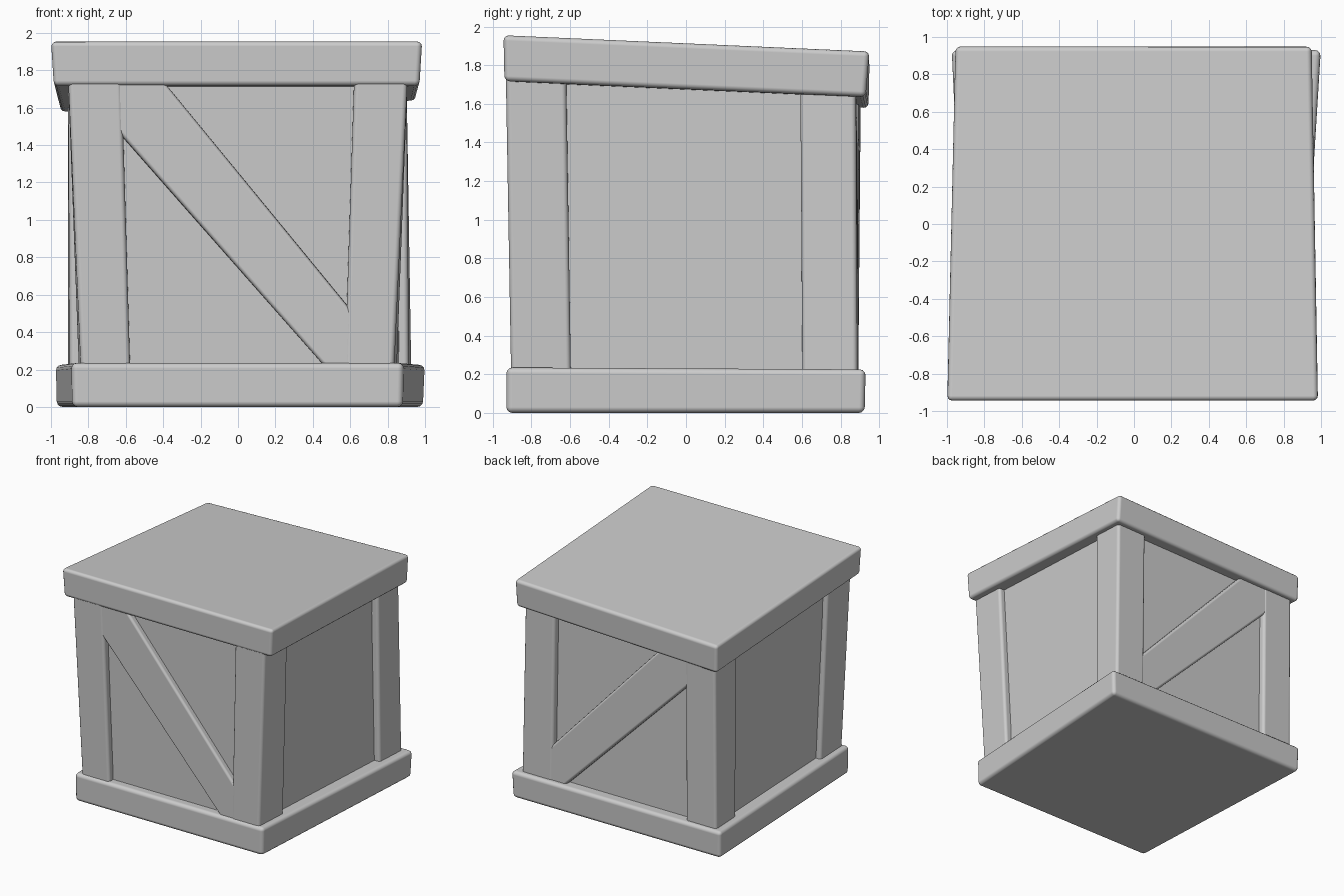
import bpy
from mathutils import Vector

if "Cube" in bpy.data.objects:
    bpy.data.objects.remove(bpy.data.objects["Cube"])

# Corner order: bottom then top, each front-left, front-right, back-right, back-left
UNIT = [(-1, -1), (1, -1), (1, 1), (-1, 1)]
BODY = [(-.838, -.905, .17), (.832, -.905, .17), (.928, .888, .17), (-.91, .892, .17),
        (-.908, -.933, 1.76), (.907, -.933, 1.76), (.902, .88, 1.69), (-.908, .905, 1.63)]
BASE = [(-.885, -.93, 0), (.88, -.93, 0), (.99, .925, 0), (-.97, .925, 0),
        (-.89, -.93, .235), (.885, -.93, .235), (1.0, .93, .225), (-.975, .93, .225)]
LID = [(-.985, -.94, 1.718), (.97, -.94, 1.718), (.95, .93, 1.637), (-.95, .945, 1.577),
       (-1.0, -.945, 1.955), (.985, -.945, 1.955), (.95, .95, 1.872), (-.955, .95, 1.812)]


def warp(u, v, w):
    """Map crate coordinates (u, v in -1..1, w in 0..1) into the crooked body."""
    p = Vector()
    for i, c in enumerate(BODY):
        a, b = UNIT[i % 4]
        k = (1 + a * u) / 2 * (1 + b * v) / 2 * (w if i > 3 else 1 - w)
        p += k * Vector(c)
    return p


def prism(name, bottom, top, bevel):
    """Solid between two matching outlines, with soft edges."""
    n = len(bottom)
    faces = [list(range(n))[::-1], list(range(n, 2 * n))]
    faces += [[i, (i + 1) % n, n + (i + 1) % n, n + i] for i in range(n)]
    me = bpy.data.meshes.new(name)
    me.from_pydata([tuple(p) for p in list(bottom) + list(top)], [], faces)
    me.shade_smooth()
    ob = bpy.data.objects.new(name, me)
    bpy.context.collection.objects.link(ob)
    if bevel:
        m = ob.modifiers.new("soft_edges", 'BEVEL')
        m.width, m.segments, m.harden_normals = bevel, 3, True
    else:
        me.shade_flat()
    return ob


def body_box(name, u0, u1, v0, v1, bevel):
    pts = [(u0, v0), (u1, v0), (u1, v1), (u0, v1)]
    prism(name, [warp(u, v, 0) for u, v in pts], [warp(u, v, 1) for u, v in pts], bevel)


# Base and lid
prism("base", BASE[:4], BASE[4:], .03)
prism("lid", LID[:4], LID[4:], .027)

# Recessed wall panels
body_box("panels", -.945, .945, -.94, .94, 0)

# Corner posts
for side, u0, u1 in (("left", -1, -.685), ("right", .685, 1)):
    body_box("front_post_" + side, u0, u1, -1, -.655, .025)
    body_box("back_post_" + side, u0, u1, .682, 1, .025)

# Diagonal braces on front and back, ends tucked into the posts
OUTLINE = [(-.70, 1.75), (-.70, 1.541), (.481, .2), (.66, .2), (.66, .452), (-.405, 1.75)]
flat = [(x / (.836 + .045 * (z - .17)), (z - .17) / 1.59) for x, z in OUTLINE]
for name, outer, inner in (("front_brace", -.995, -.9), ("back_brace", .995, .9)):
    near = [warp(u, outer, w) for u, w in flat]
    far = [warp(u, inner, w) for u, w in flat]
    if outer < 0:
        prism(name, far[::1], near, .02)
    else:
        prism(name, far[::-1], near[::-1], .02)
